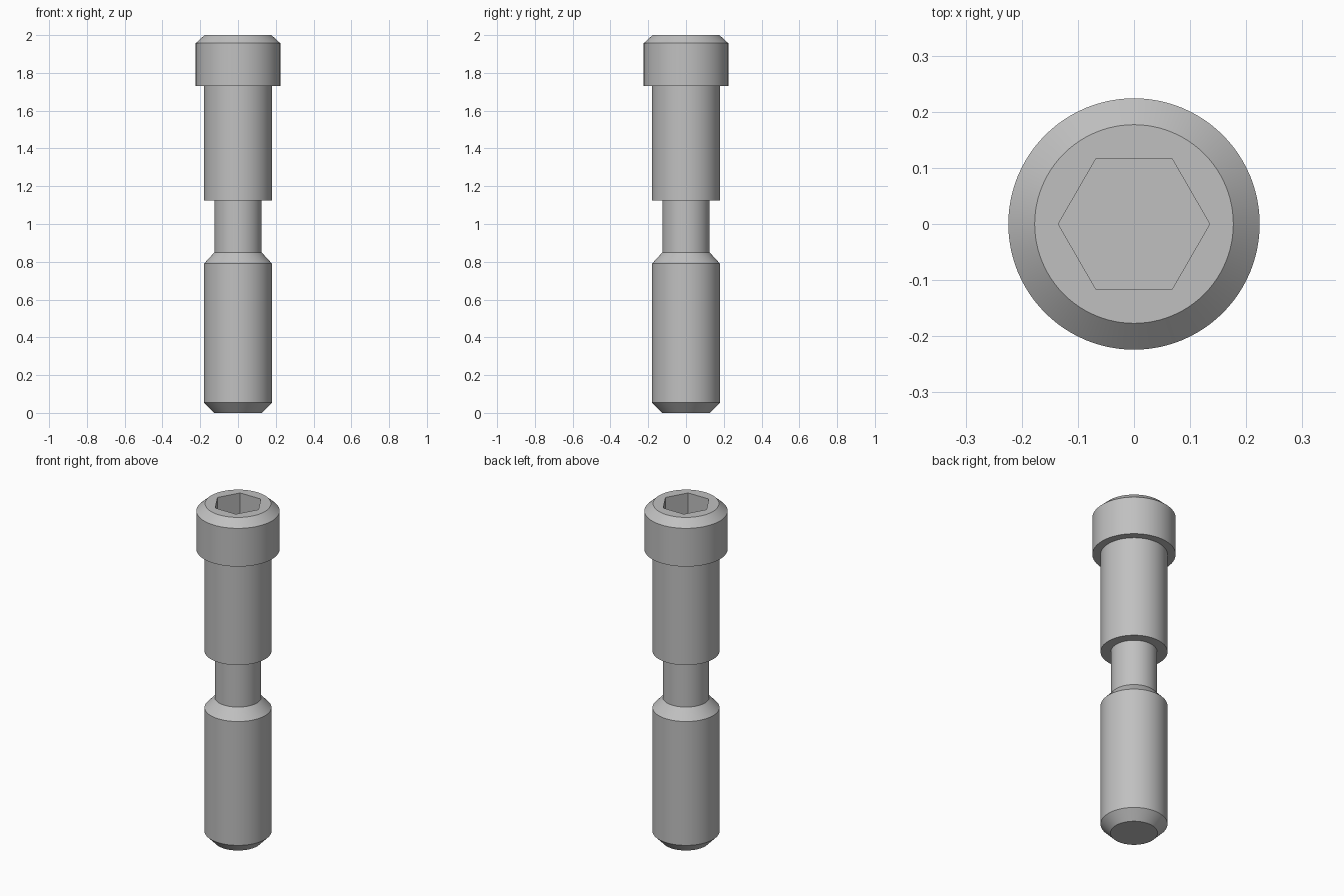
import bpy
import bmesh
from math import cos, sin, tau, radians

cube = bpy.data.objects.get("Cube")
if cube:
    bpy.data.objects.remove(cube, do_unlink=True)

SIDES = 96
SHANK_R, NECK_R, HEAD_R, RIM_R = 0.18, 0.125, 0.224, 0.177
SOCKET_R, SOCKET_DEPTH, TOP = 0.135, 0.14, 2.0

# Steel
steel = bpy.data.materials.new("grey steel")
steel.use_nodes = True
steel.diffuse_color = (0.53, 0.53, 0.53, 1)
steel.node_tree.nodes["Principled BSDF"].inputs["Base Color"].default_value = steel.diffuse_color

bm = bmesh.new()


def ring(radius, z, sides):
    return [bm.verts.new((radius * cos(tau * i / sides), radius * sin(tau * i / sides), z))
            for i in range(sides)]


def join_rings(a, b):
    n = len(a)
    for i in range(n):
        j = (i + 1) % n
        bm.faces.new((a[i], a[j], b[j], b[i]))


def loop_edges(loop):
    return [bm.edges.get((loop[i - 1], loop[i])) for i in range(len(loop))]


# Turned body, from the chamfered tip up to the rim of the head
profile = [
    (0.127, 0.0), (SHANK_R, 0.055),          # tip chamfer
    (SHANK_R, 0.79), (NECK_R, 0.85),         # lower body and its shoulder
    (NECK_R, 1.125), (SHANK_R, 1.125),       # reduced neck
    (SHANK_R, 1.73), (HEAD_R, 1.73),         # upper shank, underside of head
    (HEAD_R, 1.957), (RIM_R, TOP),           # head and its chamfer
]
rings = [ring(r, z, SIDES) for r, z in profile]
for lower, upper in zip(rings, rings[1:]):
    join_rings(lower, upper)
bm.faces.new(rings[0][::-1])

# Hexagonal socket
mouth = ring(SOCKET_R, TOP, 6)
floor = ring(SOCKET_R, TOP - SOCKET_DEPTH, 6)
join_rings(mouth, floor)
bm.faces.new(floor)

# Flat top between the rim and the socket mouth
bmesh.ops.triangle_fill(bm, use_beauty=True, normal=(0, 0, 1),
                        edges=loop_edges(rings[-1]) + loop_edges(mouth))
bmesh.ops.recalc_face_normals(bm, faces=bm.faces)

mesh = bpy.data.meshes.new("socket_head_screw")
bm.to_mesh(mesh)
bm.free()
mesh.materials.append(steel)
screw = bpy.data.objects.new("socket_head_screw", mesh)
bpy.context.collection.objects.link(screw)

# Smooth barrels with crisp edges
bpy.ops.object.select_all(action="DESELECT")
screw.select_set(True)
bpy.context.view_layer.objects.active = screw
bpy.ops.object.shade_smooth_by_angle(angle=radians(30))
